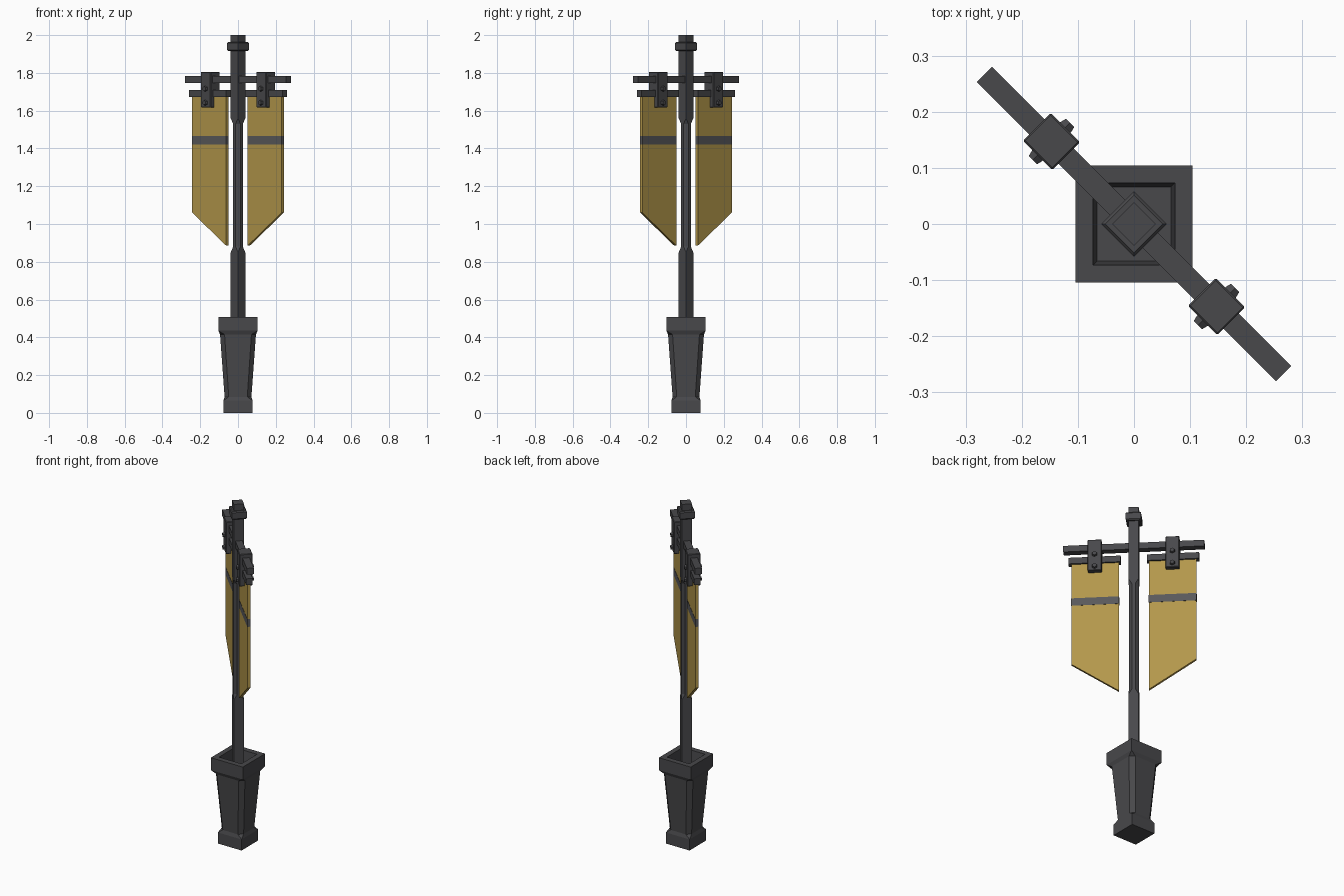
import bpy, bmesh
from math import radians
from mathutils import Matrix

if "Cube" in bpy.data.objects:
    bpy.data.objects.remove(bpy.data.objects["Cube"])

TURN = Matrix.Rotation(radians(-45), 4, 'Z')   # banner plane is diagonal to the base


def material(name, color):
    m = bpy.data.materials.new(name)
    m.diffuse_color = (*color, 1)
    m.use_nodes = True
    m.node_tree.nodes["Principled BSDF"].inputs["Base Color"].default_value = m.diffuse_color
    return m


IRON = material("dark_iron", (0.065, 0.065, 0.07))
CLOTH = material("gold_cloth", (0.45, 0.31, 0.07))
BAND = material("grey_band", (0.1, 0.1, 0.105))


def finish(name, bm, mat, turn=True):
    bmesh.ops.remove_doubles(bm, verts=bm.verts, dist=1e-5)
    bmesh.ops.recalc_face_normals(bm, faces=bm.faces)
    if turn:
        bm.transform(TURN)
    me = bpy.data.meshes.new(name)
    bm.to_mesh(me)
    bm.free()
    me.materials.append(mat)
    ob = bpy.data.objects.new(name, me)
    bpy.context.collection.objects.link(ob)
    return ob


def loft(name, sections, turn=True):
    """Stack of square sections (z, half width, corner cut)."""
    bm = bmesh.new()
    rings = []
    for z, h, c in sections:
        k = h - c
        pts = [(h, -k), (h, k), (k, h), (-k, h), (-h, k), (-h, -k), (-k, -h), (k, -h)]
        rings.append([bm.verts.new((x, y, z)) for x, y in pts])
    for a, b in zip(rings, rings[1:]):
        for i in range(8):
            j = (i + 1) % 8
            bm.faces.new((a[i], a[j], b[j], b[i]))
    bm.faces.new(rings[0])
    bm.faces.new(rings[-1])
    return finish(name, bm, IRON, turn)


def box(name, x0, x1, half_y, z0, z1, mat=IRON, bevel=0):
    bm = bmesh.new()
    bmesh.ops.create_cube(bm, size=1, matrix=Matrix.Translation(
        ((x0 + x1) / 2, 0, (z0 + z1) / 2)) @ Matrix.Diagonal((abs(x1 - x0), 2 * half_y, z1 - z0, 1)))
    if bevel:
        bmesh.ops.bevel(bm, geom=bm.edges[:], offset=bevel, segments=1, affect='EDGES')
    return finish(name, bm, mat)


def banner(name, s):
    """Cloth panel with a slanted lower edge."""
    bm = bmesh.new()
    prof = [(0.08, 0.885), (0.335, 1.06), (0.335, 1.69), (0.08, 1.69)]
    f = bm.faces.new([bm.verts.new((s * x, -0.008, z)) for x, z in prof])
    ext = bmesh.ops.extrude_face_region(bm, geom=[f], use_keep_orig=True)
    bmesh.ops.translate(bm, vec=(0, 0.016, 0),
                        verts=[g for g in ext["geom"] if isinstance(g, bmesh.types.BMVert)])
    return finish(name, bm, CLOTH)


def bolt(name, x, side, z):
    bm = bmesh.new()
    bmesh.ops.create_cone(bm, cap_ends=True, segments=6, radius1=0.016, radius2=0.012, depth=0.014,
                          matrix=Matrix.Translation((x, side * 0.04, z))
                          @ Matrix.Rotation(radians(-90 * side), 4, 'X'))
    return finish(name, bm, IRON)


# hollow tapered base with chamfered corners
loft("base", [(0, .077, 0), (.065, .077, 0), (.085, .071, .022), (.415, .095, .024),
              (.435, .104, 0), (.508, .104, 0), (.508, .073, 0), (.42, .066, 0)], turn=False)

# post with stopped chamfers, and collar near the top
loft("post", [(.41, .0272, 0), (.85, .0272, 0), (.88, .0272, .018), (1.53, .0272, .018),
              (1.56, .0272, 0), (2.0, .0272, 0)])
loft("post_collar", [(1.915, .036, 0), (1.921, .041, 0), (1.957, .041, 0), (1.963, .036, 0)])

# crossbar
box("crossbar", -0.377, 0.377, 0.019, 1.747, 1.784)

# hanging banners on both sides
for s, side_name in ((-1, "left"), (1, "right")):
    box("banner_rod_" + side_name, s * 0.07, s * 0.35, 0.018, 1.673, 1.71)
    banner("banner_" + side_name, s)
    box("banner_band_" + side_name, s * 0.0795, s * 0.3355, 0.009, 1.42, 1.465, BAND)
    box("hanger_" + side_name, s * 0.208 - 0.037, s * 0.208 + 0.037, 0.035, 1.617, 1.806, IRON, 0.003)
    for face in (-1, 1):
        for z in (1.642, 1.716):
            bolt("hanger_bolt_" + side_name, s * 0.208, face, z)
